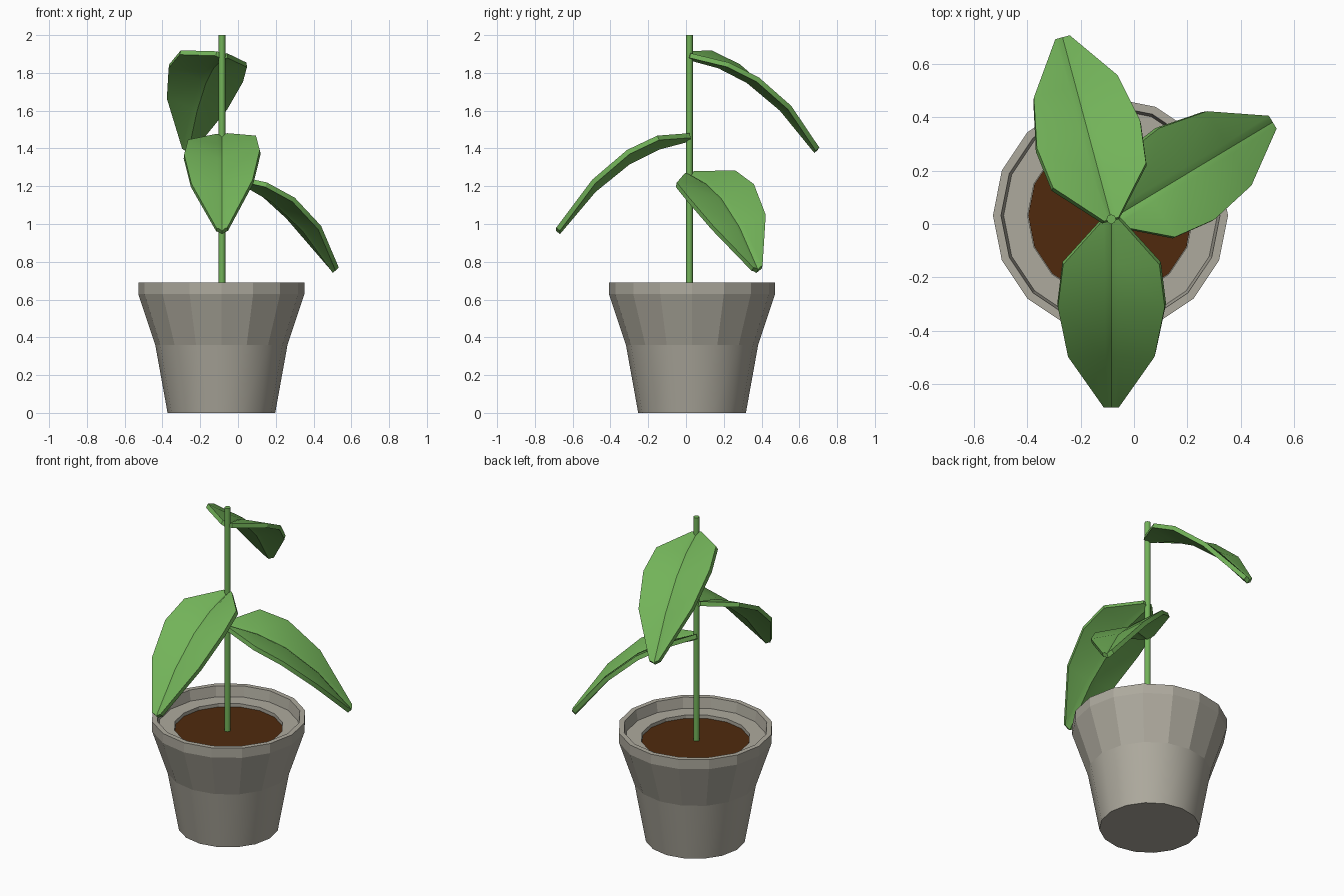
import bpy, bmesh, math
from mathutils import Vector

if "Cube" in bpy.data.objects:
    bpy.data.objects.remove(bpy.data.objects["Cube"])


def material(name, rgb):
    m = bpy.data.materials.new(name)
    m.diffuse_color = (*rgb, 1)
    m.use_nodes = True
    m.node_tree.nodes["Principled BSDF"].inputs["Base Color"].default_value = m.diffuse_color
    return m


GREEN = material("leaf_green", (0.17, 0.45, 0.10))
STONE = material("stone_grey", (0.42, 0.40, 0.34))
SOIL = material("soil_brown", (0.08, 0.023, 0.004))


def finish(name, bm, mat):
    bmesh.ops.recalc_face_normals(bm, faces=bm.faces)
    me = bpy.data.meshes.new(name)
    bm.to_mesh(me)
    bm.free()
    me.materials.append(mat)
    ob = bpy.data.objects.new(name, me)
    bpy.context.collection.objects.link(ob)
    return ob


def lathe(name, profile, centre, sides, mat, smooth=()):
    """Spin an (r, z) profile, capping both ends; smooth lists rounded bands."""
    bm = bmesh.new()
    rings = [[bm.verts.new((centre[0] + r * math.cos(2 * math.pi * i / sides),
                            centre[1] + r * math.sin(2 * math.pi * i / sides), z))
              for i in range(sides)] for r, z in profile]
    for k, (a, b) in enumerate(zip(rings, rings[1:])):
        for i in range(sides):
            j = (i + 1) % sides
            f = bm.faces.new((a[i], a[j], b[j], b[i]))
            f.smooth = k in smooth
    bm.faces.new(rings[0])
    bm.faces.new(rings[-1])
    ob = finish(name, bm, mat)
    for e in ob.data.edges:      # keep ring edges crisp next to rounded bands
        a, b = (ob.data.vertices[v].co for v in e.vertices)
        e.use_edge_sharp = abs(a.z - b.z) < 1e-5
    return ob


# pot: rounded lower body, faceted flared collar, recessed ledge
POT = (-0.088, 0.032)
lathe("pot", [(0.285, 0), (0.35, 0.36), (0.44, 0.63), (0.44, 0.69), (0.41, 0.69),
              (0.40, 0.625), (0.31, 0.625), (0.31, 0.58)], POT, 16, STONE, smooth=(0,))

# soil
lathe("soil", [(0.308, 0.585), (0.308, 0.605)], POT, 16, SOIL)

# stem
STEM = (-0.085, 0.018)
lathe("stem", [(0.018, 0.59), (0.018, 2.0)], STEM, 8, GREEN, smooth=(0,))

# leaf stations: distance from stem, drop, half width, half groove width
STATIONS = [(0.0, 0.0, 0.028, 0.012), (0.17, 0.045, 0.18, 0.024),
            (0.33, 0.125, 0.2, 0.024), (0.515, 0.275, 0.162, 0.022),
            (0.705, 0.50, 0.028, 0.014)]


def leaf(name, angle, height, roll):
    """Drooping, folded leaf with a shallow midrib groove and a slight roll."""
    a = math.radians(angle)
    u = Vector((math.cos(a), math.sin(a), 0))
    n = Vector((-math.sin(a), math.cos(a), 0))
    bm = bmesh.new()
    rows = []
    for along, drop, half, groove in STATIONS:
        row = []
        for lat, lift in ((-half, 0.15 * half), (-groove, 0.0), (0, -0.012),
                          (groove, 0.0), (half, 0.15 * half)):
            p = Vector((*STEM, height - drop + lift + roll * lat)) + u * along + n * lat
            row.append(bm.verts.new(p))
        rows.append(row)
    for r, s in zip(rows, rows[1:]):
        for i in range(4):
            bm.faces.new((r[i], s[i], s[i + 1], r[i + 1]))
    ob = finish(name, bm, GREEN)
    if ob.data.polygons[0].normal.z < 0:
        ob.data.flip_normals()
    mod = ob.modifiers.new("thickness", 'SOLIDIFY')
    mod.thickness = 0.026
    mod.offset = -1
    bpy.ops.object.select_all(action='DESELECT')
    bpy.context.view_layer.objects.active = ob
    ob.select_set(True)
    bpy.ops.object.modifier_apply(modifier=mod.name)
    bpy.ops.object.shade_smooth_by_angle(angle=math.radians(30))


leaf("lower_leaf", 31, 1.27, 0.18)
leaf("middle_leaf", 270, 1.475, 0.06)
leaf("upper_leaf", 105, 1.905, 0.18)
